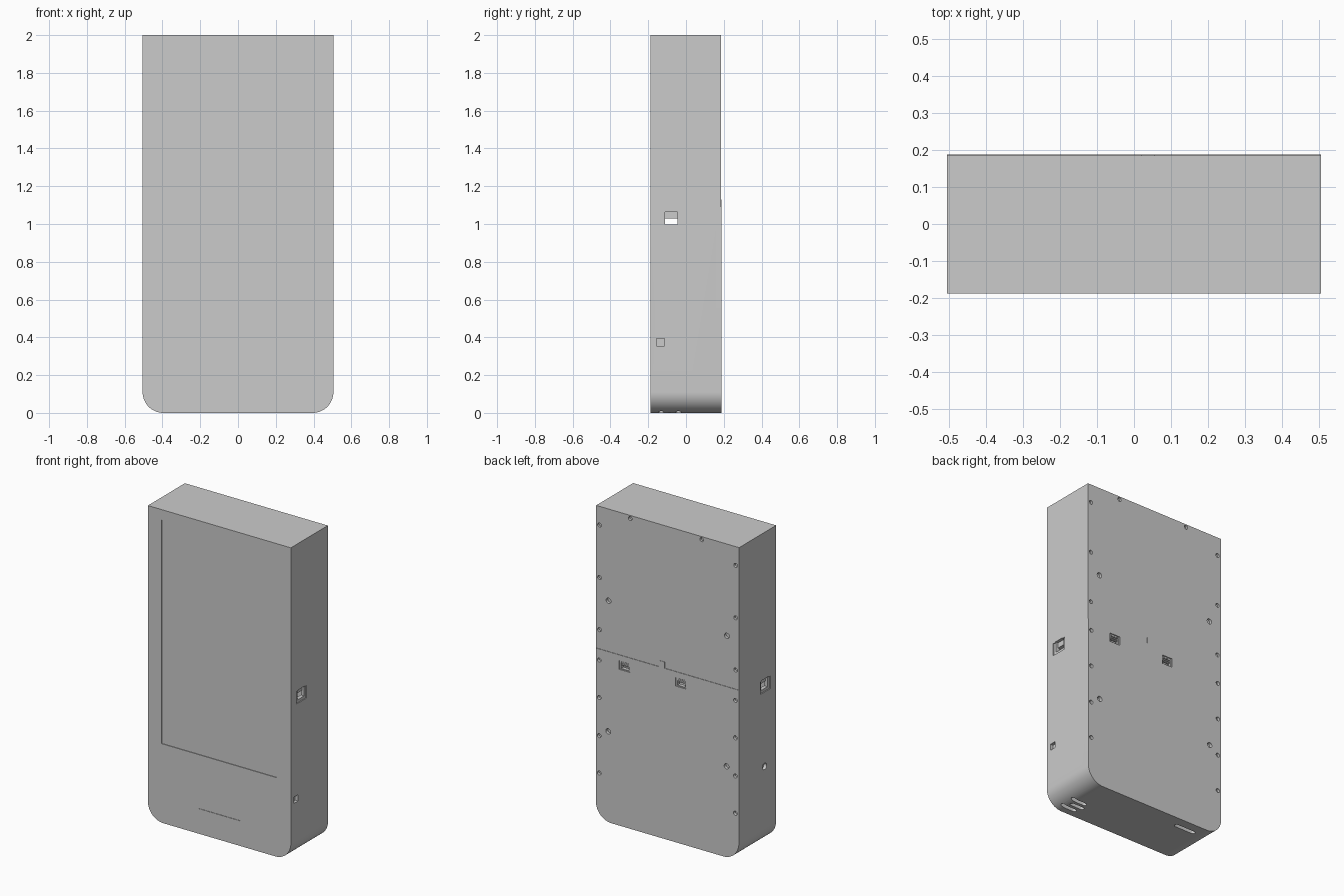
import bpy, bmesh, math
from mathutils import Matrix

if "Cube" in bpy.data.objects:
    bpy.data.objects.remove(bpy.data.objects["Cube"])

W, D, H, R, T = 0.505, 0.188, 2.0, 0.11, 0.03   # half width, half depth, height, corner radius, wall


def outline(w, z0, z1, r):
    """Front outline: square top, rounded bottom corners when r > 0."""
    pts = [(w, z1), (-w, z1)]
    if r <= 0:
        return pts + [(-w, z0), (w, z0)]
    n = 16
    for cx, a0 in ((-w + r, math.pi), (w - r, 1.5 * math.pi)):
        for i in range(n + 1):
            a = a0 + i * math.pi / 2 / n
            pts.append((cx + r * math.cos(a), z0 + r + r * math.sin(a)))
    return pts


def finish(name, bm):
    bmesh.ops.recalc_face_normals(bm, faces=bm.faces[:])
    me = bpy.data.meshes.new(name)
    bm.to_mesh(me)
    bm.free()
    ob = bpy.data.objects.new(name, me)
    bpy.context.collection.objects.link(ob)
    return ob


def plate(name, pts, y0, y1):
    """Extrude an x-z outline along y."""
    bm = bmesh.new()
    f = bm.faces.new([bm.verts.new((x, y0, z)) for x, z in pts])
    g = bmesh.ops.extrude_face_region(bm, geom=[f])
    for v in g["geom"]:
        if isinstance(v, bmesh.types.BMVert):
            v.co.y = y1
    return finish(name, bm)


def box(name, x0, x1, y0, y1, z0, z1):
    return plate(name, [(x0, z0), (x1, z0), (x1, z1), (x0, z1)], y0, y1)


def rod(name, loc, r, depth, axis):
    bm = bmesh.new()
    bmesh.ops.create_cone(bm, cap_ends=True, segments=20, radius1=r, radius2=r, depth=depth)
    rot = Matrix.Rotation(math.pi / 2, 4, 'X' if axis == 'Y' else 'Y')
    bm.transform(Matrix.Translation(loc) @ rot)
    return finish(name, bm)


def combine(ob, tool, op='DIFFERENCE'):
    m = ob.modifiers.new("bool", 'BOOLEAN')
    m.operation, m.solver, m.object = op, 'EXACT', tool
    bpy.context.view_layer.objects.active = ob
    bpy.ops.object.modifier_apply(modifier=m.name)
    bpy.data.objects.remove(tool)


def slot(name, x0, x1, y, r, z0, z1):
    """Round-ended vertical slot cutter."""
    bm = bmesh.new()
    pts = []
    for cx, a0 in ((x1 - r, -90), (x0 + r, 90)):
        for i in range(9):
            a = math.radians(a0 + i * 22.5)
            pts.append((cx + r * math.cos(a), y + r * math.sin(a)))
    f = bm.faces.new([bm.verts.new((x, yy, z0)) for x, yy in pts])
    g = bmesh.ops.extrude_face_region(bm, geom=[f])
    for v in g["geom"]:
        if isinstance(v, bmesh.types.BMVert):
            v.co.z = z1
    return finish(name, bm)


# Front shell, hollow and open at the back
YB = D - T
shell = plate("front_shell", outline(W, 0, H, R), -D, YB)
combine(shell, plate("cavity", outline(W - T, T, H - T, R - T), -D + T, D + 0.1))

# Shallow front recess and small lower panel
combine(shell, box("screen_cut", -0.41, 0.405, -0.3, -D + 0.004, 0.505, 1.935))
combine(shell, box("panel_cut", -0.145, 0.145, -0.3, -D + 0.003, 0.16, 0.45))

# Side handle openings with a flap across the top half
for s, side in ((1, "right"), (-1, "left")):
    def sx(a, b):
        return sorted((s * a, s * b))
    combine(shell, box("bezel_cut", *sx(W - 0.006, W + 0.1), -0.13, -0.03, 0.98, 1.06))
    combine(shell, box("handle_cut", *sx(W - 0.1, W + 0.1), -0.11, -0.045, 0.998, 1.064))
    box(side + "_handle_flap", *sx(W - 0.045, W - 0.02), -0.115, -0.04, 1.03, 1.07)

# Small square button well on the right, round port on the left
combine(shell, box("square_cut", W - 0.02, W + 0.1, -0.155, -0.115, 0.355, 0.395))
combine(shell, rod("port_cut", (-W, -0.072, 0.505), 0.021, 0.04, 'X'))

# Cable slots in the underside
for x0, x1, y in ((0.33, 0.44, -0.132), (0.31, 0.41, -0.086),
                  (0.33, 0.44, -0.04), (-0.365, -0.215, 0.115)):
    combine(shell, slot("slot_cut", x0, x1, y, 0.013, -0.1, 0.06))

# Two back covers; the lower one stands slightly proud with a locating tab
SEAM = 1.09
lower = plate("lower_back_cover", outline(W, 0, SEAM, R), YB, D)
upper = plate("upper_back_cover", outline(W, SEAM, H, 0), YB, D - 0.003)
box("locating_tab", 0.02, 0.055, YB + 0.01, D, 1.05, 1.13)


def cover_at(z):
    return upper if z > SEAM else lower


# Screw holes along the edges and four larger mounting holes
for z in (1.88, 1.545, 1.212, 1.019, 0.78, 0.536, 0.298):
    for x in (-0.48, 0.482):
        combine(cover_at(z), rod("screw_cut", (x, D, z), 0.013, 0.036, 'Y'))
for x in (-0.24, 0.265):
    combine(upper, rod("screw_cut", (x, D, 1.98), 0.013, 0.036, 'Y'))
for z in (1.414, 0.581):
    for x in (-0.418, 0.418):
        combine(cover_at(z), rod("mount_cut", (x, D, z), 0.017, 0.04, 'Y'))

# Two louvred windows in the lower cover
for i, x in enumerate((0.303, -0.095)):
    combine(lower, box("bezel_cut", x - 0.038, x + 0.038, D - 0.006, D + 0.1, 0.998, 1.054))
    combine(lower, box("window_cut", x - 0.028, x + 0.028, YB - 0.1, D + 0.1, 1.004, 1.048))
    for k in range(3):
        z = 1.026 + 0.009 * k
        box(f"louvre_{i}_{k}", x - 0.03, x + 0.03, D - 0.025 + 0.004 * k, D - 0.012 + 0.003 * k,
            z - 0.003, z + 0.003)

# Smooth the rounded corners and hole walls
for ob in list(bpy.context.scene.objects):
    bpy.ops.object.select_all(action='DESELECT')
    ob.select_set(True)
    bpy.context.view_layer.objects.active = ob
    bpy.ops.object.shade_smooth_by_angle(angle=math.radians(30))
